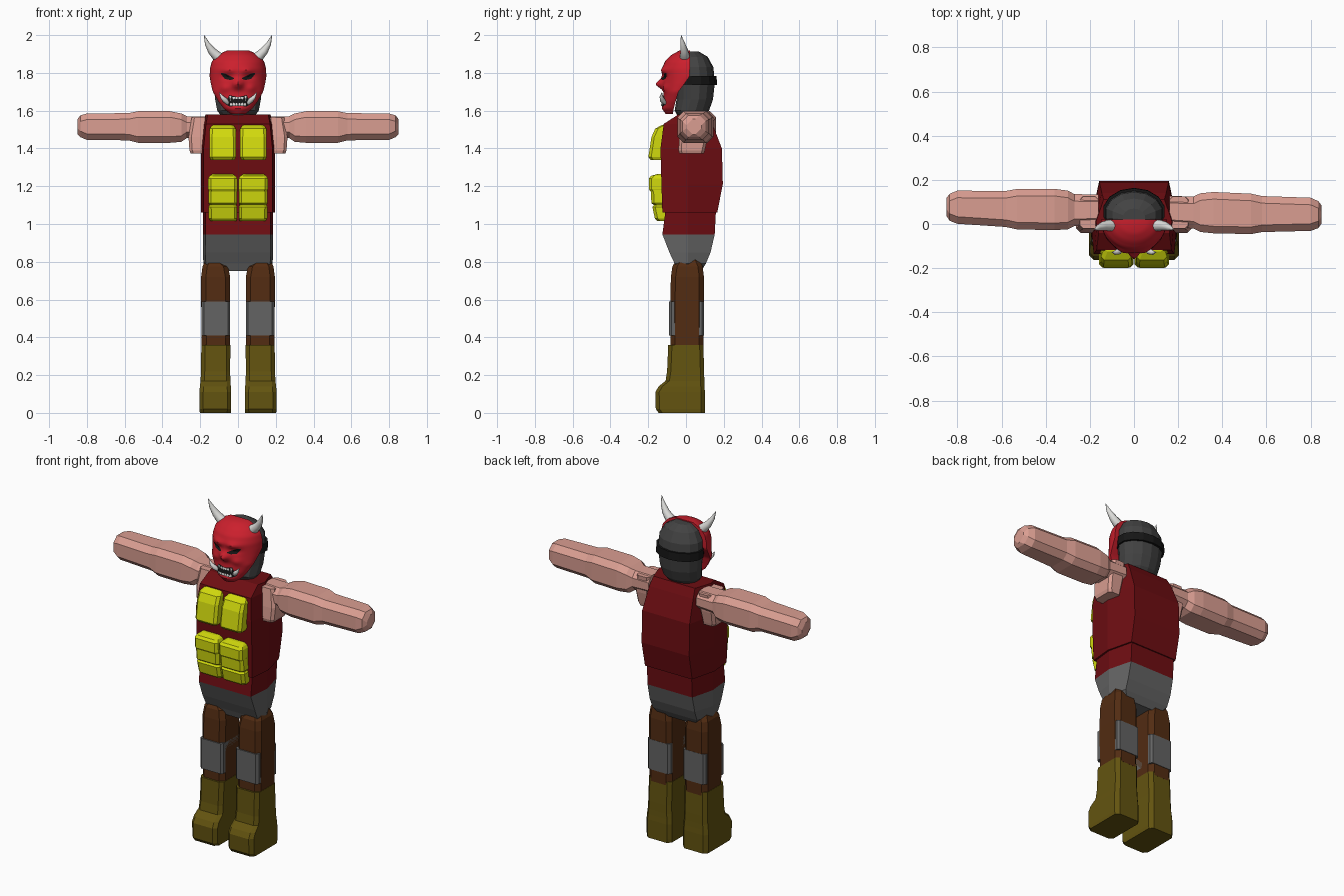
import bpy, bmesh, math
from mathutils import Vector


def material(name, r, g, b):
    m = bpy.data.materials.new(name)
    m.diffuse_color = (r, g, b, 1)
    return m


MAROON = material("maroon cloth", .155, .004, .006)
RED = material("mask red", .60, .014, .026)
YELLOW = material("yellow", .64, .70, .004)
GREY = material("grey cloth", .125, .125, .125)
BROWN = material("brown cloth", .085, .025, .006)
OLIVE = material("olive leather", .125, .088, .005)
SKIN = material("skin", .70, .34, .285)
DARK = material("dark grey hood", .055, .055, .055)
BLACK = material("black", .008, .008, .008)
WHITE = material("horn white", .72, .72, .70)


def finish(name, bm, mat, smooth=None):
    bmesh.ops.recalc_face_normals(bm, faces=bm.faces)
    me = bpy.data.meshes.new(name)
    bm.to_mesh(me)
    bm.free()
    me.materials.append(mat)
    ob = bpy.data.objects.new(name, me)
    bpy.context.collection.objects.link(ob)
    if smooth:
        bpy.ops.object.select_all(action='DESELECT')
        ob.select_set(True)
        bpy.context.view_layer.objects.active = ob
        bpy.ops.object.shade_smooth_by_angle(angle=math.radians(smooth))
    return ob


def loft(name, rings, mat, smooth=None):
    """Skin a list of point rings and cap both ends."""
    bm = bmesh.new()
    vs = [[bm.verts.new(p) for p in r] for r in rings]
    n = len(vs[0])
    for a, b in zip(vs, vs[1:]):
        for i in range(n):
            bm.faces.new((a[i], a[(i + 1) % n], b[(i + 1) % n], b[i]))
    bm.faces.new(vs[0])
    bm.faces.new(vs[-1])
    return finish(name, bm, mat, smooth)


def chamfer_rect(a0, a1, b0, b1, c):
    return [(a0 + c, b0), (a1 - c, b0), (a1, b0 + c), (a1, b1 - c),
            (a1 - c, b1), (a0 + c, b1), (a0, b1 - c), (a0, b0 + c)]


def block(name, rows, mat, side=1, c=.015):
    """Chamfered block from rows of (z, x0, x1, y0, y1)."""
    return loft(name, [[(side * x, y, z) for x, y in chamfer_rect(x0, x1, y0, y1, c)]
                       for z, x0, x1, y0, y1 in rows], mat)


def body(name, rows, mat):
    """Six-sided trunk section from rows of (z, half width, front, back)."""
    return loft(name, [[(-.8 * w, yb, z), (.8 * w, yb, z), (w, .01, z),
                        (.93 * w, yf, z), (-.93 * w, yf, z), (-w, .01, z)]
                       for z, w, yf, yb in rows], mat)


def oval(name, rows, mat, n=14, smooth=None):
    return loft(name, [[(w * math.sin(2 * math.pi * i / n),
                         (y0 + y1) / 2 + (y1 - y0) / 2 * math.cos(2 * math.pi * i / n), z)
                        for i in range(n)] for z, w, y0, y1 in rows], mat, smooth)


def spike(name, pts, radii, mat, n=10):
    pts = [Vector(p) for p in pts]
    rings = []
    for i, p in enumerate(pts):
        t = (pts[min(i + 1, len(pts) - 1)] - pts[max(i - 1, 0)]).normalized()
        u = t.cross(Vector((0, 1, 0))).normalized()
        v = t.cross(u)
        rings.append([p + radii[i] * (math.cos(k * 2 * math.pi / n) * u
                      + math.sin(k * 2 * math.pi / n) * v) for k in range(n)])
    return loft(name, rings, mat, 50)


# Trunk
body("vest", [(1.06, .195, -.125, .165), (1.21, .197, -.13, .195), (1.40, .196, -.135, .19),
              (1.53, .182, -.118, .14), (1.58, .172, -.04, .112)], MAROON)
body("shirt_hem", [(.945, .185, -.125, .152), (1.06, .185, -.11, .158)], MAROON)
body("pelvis", [(.75, .145, -.045, .08), (.79, .183, -.06, .105),
                (.85, .186, -.088, .13), (.945, .185, -.125, .152)], GREY)

for s, tag in ((1, "left"), (-1, "right")):
    # Legs
    block(tag + "_thigh", [(.34, .042, .192, -.083, .093), (.60, .042, .195, -.083, .095),
                           (.72, .042, .195, -.08, .095), (.775, .052, .188, -.072, .088),
                           (.82, .10, .165, -.045, .07)], BROWN, s, .025)
    block(tag + "_knee_pad", [(.41, .042, .192, -.09, .096), (.59, .042, .192, -.09, .096)],
          GREY, s, .012)
    block(tag + "_boot", [(0, .038, .202, -.145, .1), (.02, .036, .204, -.16, .1),
                          (.11, .036, .204, -.162, .1), (.14, .038, .202, -.145, .098),
                          (.17, .04, .198, -.108, .097), (.22, .042, .196, -.1, .096),
                          (.36, .04, .194, -.094, .092)], OLIVE, s, .02)
    # Arms, swept slightly in y
    arm = [(.16, -.01, .13, 1.46, 1.57), (.27, -.015, .13, 1.455, 1.57),
           (.30, -.03, .145, 1.435, 1.585), (.36, -.035, .152, 1.43, 1.597),
           (.53, -.035, .148, 1.43, 1.597), (.58, -.025, .138, 1.443, 1.587),
           (.80, -.015, .135, 1.445, 1.585), (.835, -.002, .12, 1.46, 1.575),
           (.85, .02, .10, 1.475, 1.555)]
    loft(tag + "_arm", [[(s * x, y - s * .02 * x, z) for y, z in
                         chamfer_rect(y0, y1, z0, z1, .032)] for x, y0, y1, z0, z1 in arm], SKIN)
    block(tag + "_shoulder", [(1.372, .17, .25, -.035, .095), (1.39, .17, .257, -.04, .10),
                              (1.46, .165, .262, -.035, .115), (1.565, .16, .245, -.02, .125)],
          SKIN, s)
    # Pouches
    block(tag + "_chest_pouch", [(1.34, .018, .145, -.188, -.10), (1.355, .01, .152, -.199, -.10),
                                 (1.46, .01, .152, -.183, -.09), (1.505, .012, .15, -.163, -.085),
                                 (1.525, .025, .135, -.125, -.085)], YELLOW, s)
    block(tag + "_belly_pouch", [(1.015, .01, .145, -.15, -.075), (1.03, .004, .155, -.165, -.075),
                                 (1.09, .004, .157, -.178, -.08), (1.10, .01, .15, -.17, -.08),
                                 (1.11, .004, .157, -.183, -.08), (1.18, .004, .157, -.187, -.08)],
          YELLOW, s)
    block(tag + "_pouch_flap", [(1.172, .004, .155, -.188, -.1), (1.185, .003, .158, -.197, -.1),
                                (1.24, .004, .158, -.197, -.1), (1.255, .012, .15, -.185, -.1),
                                (1.265, .03, .135, -.15, -.1)], YELLOW, s)

# Head and strap
oval("hood", [(1.565, .085, -.04, .095), (1.60, .113, -.06, .122), (1.66, .124, -.05, .143),
              (1.75, .134, -.05, .153), (1.83, .13, -.05, .145), (1.885, .10, -.03, .115),
              (1.912, .05, -.01, .07)], DARK)
oval("mask_strap", [(1.735, .142, -.05, .164), (1.783, .142, -.05, .162)], BLACK)

# Mask surface: profile rows (z, half width, front, back edge) plus carved bumps
ROWS = [(1.583, .04, -.108, -.07), (1.61, .075, -.128, -.065), (1.65, .105, -.122, -.055),
        (1.70, .133, -.118, -.04), (1.74, .143, -.122, -.01), (1.78, .15, -.127, .018),
        (1.82, .149, -.127, .02), (1.86, .139, -.112, .02), (1.895, .11, -.078, .02),
        (1.918, .06, -.035, .02)]


def row_at(z):
    for a, b in zip(ROWS, ROWS[1:]):
        if z <= b[0] + 1e-6:
            t = (z - a[0]) / (b[0] - a[0])
            return [a[k] + t * (b[k] - a[k]) for k in (1, 2, 3)]
    return ROWS[-1][1:]


def bump(x, z, cx, cz, rx, rz):
    return math.exp(-((x - cx) / rx) ** 2 - ((z - cz) / rz) ** 2)


def mask_y(x, z):
    w, yf, yb = row_at(z)
    x = abs(x)
    y = yb + (yf - yb) * math.sqrt(max(0, 1 - min(1, x / w) ** 2))
    y -= .038 * bump(x, z, 0, 1.74, .025, .024)        # nose
    y -= .012 * bump(x, z, .07, 1.72, .025, .022)      # cheek
    y -= .012 * bump(x, z, .05, 1.815, .035, .016)     # brow
    return y + .012 * bump(x, z, .055, 1.78, .03, .014)  # eye socket


rings = []
for i in range(37):
    z = ROWS[0][0] + (ROWS[-1][0] - ROWS[0][0]) * i / 36
    xs = [row_at(z)[0] * math.sin(math.pi * (k / 32 - .5)) for k in range(33)]
    rings.append([(x, mask_y(x, z), z) for x in xs])
loft("mask", rings, RED, 40)


def plate(name, cols, mat, off):
    """Thin plate laid on the mask, from columns of (x, bottom z, top z)."""
    bm = bmesh.new()
    vs = []
    for (xa, a0, a1), (xb, b0, b1) in zip(cols, cols[1:]):
        for k in range(4):
            t = k / 4
            vs.append((xa + t * (xb - xa), a0 + t * (b0 - a0), a1 + t * (b1 - a1)))
    vs.append(cols[-1])
    grid = [[bm.verts.new((x, mask_y(x, z0 + (z1 - z0) * j / 3) - off, z0 + (z1 - z0) * j / 3))
             for j in range(4)] for x, z0, z1 in vs]
    for a, b in zip(grid, grid[1:]):
        for j in range(3):
            bm.faces.new((a[j], b[j], b[j + 1], a[j + 1]))
    return finish(name, bm, mat)


for s, tag in ((1, "left"), (-1, "right")):
    plate(tag + "_eye", [(s * .02, 1.768, 1.772), (s * .04, 1.762, 1.782),
                         (s * .07, 1.768, 1.797), (s * .09, 1.794, 1.80)], BLACK, .005)
    # Horns and tusks
    spike(tag + "_horn", [(s * .085, -.005, 1.872), (s * .115, -.006, 1.892),
                          (s * .14, -.01, 1.918), (s * .163, -.018, 1.955), (s * .18, -.026, 2.0)],
          [.027, .026, .021, .013, .001], WHITE)
    spike(tag + "_tusk", [(s * .052, -.108, 1.638), (s * .068, -.124, 1.655),
                          (s * .085, -.13, 1.672), (s * .10, -.128, 1.697)],
          [.010, .014, .010, .001], WHITE)
    spike(tag + "_fang", [(s * .04, -.118, 1.676), (s * .041, -.124, 1.652)], [.008, .001], WHITE)

# Mouth and teeth
plate("mouth", [(-.062, 1.632, 1.652), (-.045, 1.622, 1.682), (0, 1.626, 1.672),
                (.045, 1.622, 1.682), (.062, 1.632, 1.652)], BLACK, .004)
for k in range(6):
    x = -.0375 + k * .015
    plate("lower_tooth", [(x - .006, 1.627, 1.637), (x, 1.627, 1.642), (x + .006, 1.627, 1.637)],
          WHITE, .007)
for k in range(4):
    x = -.0225 + k * .015
    plate("upper_tooth", [(x - .006, 1.664, 1.673), (x, 1.66, 1.673), (x + .006, 1.664, 1.673)],
          WHITE, .007)
